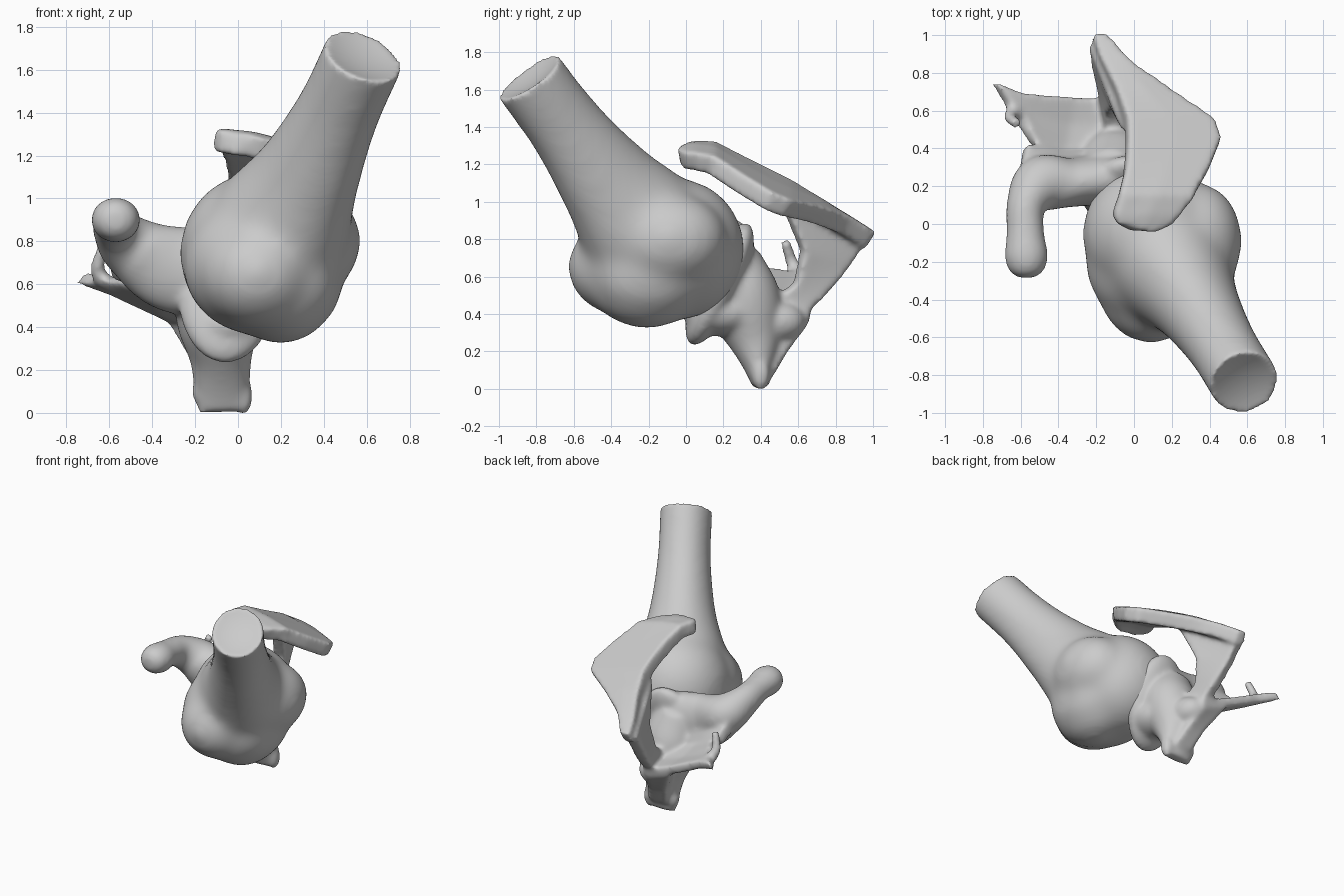
import bpy, bmesh
from math import sin, cos, pi
from mathutils import Vector, Matrix


def loft(bm, stations, hint, n=28, steps=6):
    """Closed tube through (x, y, z, half width, half height) stations."""
    pts = [Vector(s) for s in stations]
    ext = [pts[0] * 2 - pts[1]] + pts + [pts[-1] * 2 - pts[-2]]
    path = []
    for i in range(1, len(ext) - 2):
        p, q, r, s = ext[i - 1:i + 3]
        for k in range(steps):
            t = k / steps
            path.append(0.5 * (2 * q + (r - p) * t + (2 * p - 5 * q + 4 * r - s) * t * t
                               + (3 * q - p - 3 * r + s) * t ** 3))
    path.append(pts[-1])
    rings = []
    for i, p in enumerate(path):
        a, b = path[max(i - 1, 0)], path[min(i + 1, len(path) - 1)]
        tan = Vector(b[:3]) - Vector(a[:3])
        tan.normalize()
        up = Vector(hint)
        up = (up - tan * up.dot(tan)).normalized()
        side = tan.cross(up)
        rings.append([bm.verts.new(Vector(p[:3]) + side * p[3] * cos(2 * pi * j / n)
                                   + up * p[4] * sin(2 * pi * j / n)) for j in range(n)])
    for u, v in zip(rings, rings[1:]):
        for j in range(n):
            k = (j + 1) % n
            bm.faces.new((u[j], u[k], v[k], v[j]))
    bm.faces.new(rings[0][::-1])
    bm.faces.new(rings[-1])


def blob(bm, loc, radii, axis=(0, 0, 1)):
    """Ellipsoid whose z radius points along axis."""
    rot = Vector((0, 0, 1)).rotation_difference(Vector(axis)).to_matrix().to_4x4()
    m = Matrix.Translation(loc) @ rot @ Matrix.Diagonal((*radii, 1))
    bmesh.ops.create_uvsphere(bm, u_segments=32, v_segments=20, radius=1, matrix=m)


def sheet(bm, rows, thick):
    """Thick curved plate through a grid of points."""
    s = bmesh.new()
    g = [[s.verts.new(p) for p in row] for row in rows]
    for a, b in zip(g, g[1:]):
        for j in range(len(a) - 1):
            s.faces.new((a[j], a[j + 1], b[j + 1], b[j]))
    bmesh.ops.subdivide_edges(s, edges=s.edges[:], cuts=3, use_grid_fill=True, smooth=0.6)
    s.normal_update()
    for v in s.verts:
        v.co += v.normal * thick / 2
    bmesh.ops.solidify(s, geom=s.faces[:], thickness=thick)
    bmesh.ops.recalc_face_normals(s, faces=s.faces[:])
    tmp = bpy.data.meshes.new("tmp")
    s.to_mesh(tmp)
    s.free()
    bm.from_mesh(tmp)
    bpy.data.meshes.remove(tmp)


def make(bm, name):
    bmesh.ops.recalc_face_normals(bm, faces=bm.faces[:])
    me = bpy.data.meshes.new(name)
    bm.to_mesh(me)
    bm.free()
    ob = bpy.data.objects.new(name, me)
    bpy.context.collection.objects.link(ob)
    return ob


def fuse(ob, voxel, smooth, factor=0.5):
    """Fuse the overlapping volumes into one smooth bone."""
    r = ob.modifiers.new("fuse", 'REMESH')
    r.mode = 'VOXEL'
    r.voxel_size = voxel
    r.use_smooth_shade = True
    s = ob.modifiers.new("soften", 'SMOOTH')
    s.factor = factor
    s.iterations = smooth


# Upper arm bone: shaft flaring into the head
bm = bmesh.new()
loft(bm, [(0.10, -0.10, 0.72, 0.28, 0.28), (0.20, -0.23, 0.86, 0.32, 0.35),
          (0.325, -0.42, 1.10, 0.235, 0.275), (0.46, -0.635, 1.39, 0.19, 0.215),
          (0.585, -0.84, 1.665, 0.187, 0.205), (0.71, -1.04, 1.94, 0.187, 0.205)], (0, 0, 1))
blob(bm, (0.095, -0.05, 0.745), (0.37, 0.365, 0.38))         # ball
blob(bm, (0.10, -0.19, 0.69), (0.36, 0.37, 0.33))            # fill between the lumps
blob(bm, (0.09, -0.34, 0.65), (0.28, 0.295, 0.26))           # front lump
blob(bm, (0.20, -0.21, 0.59), (0.265, 0.32, 0.27))           # underside lump
blob(bm, (0.34, -0.09, 0.80), (0.235, 0.31, 0.25))           # outer lump
blob(bm, (0.30, -0.20, 0.62), (0.19, 0.30, 0.24))
arm = make(bm, "upper_arm_bone")
fuse(arm, 0.03, 24)

# Round cutter leaving a dished shaft end
bm = bmesh.new()
end, axis = Vector((0.573, -0.83, 1.655)), Vector((0.30, -0.56, 0.82)).normalized()
c = end + axis * 0.585
bmesh.ops.create_uvsphere(bm, u_segments=64, v_segments=40, radius=0.6, matrix=Matrix.Translation(c))
cutter = make(bm, "shaft_end_cutter")
cutter.hide_render = True
cutter.hide_viewport = True
cut = arm.modifiers.new("cut", 'BOOLEAN')
cut.operation = 'DIFFERENCE'
cut.object = cutter
fuse(arm, 0.014, 9)

# Shoulder blade fragment
bm = bmesh.new()
# Socket dish and neck running down to the broken lower edge
blob(bm, (-0.05, 0.18, 0.56), (0.23, 0.36, 0.11), (0.1, -0.9, 0.42))
blob(bm, (-0.05, 0.19, 0.41), (0.18, 0.21, 0.13))
blob(bm, (-0.10, 0.49, 0.36), (0.12, 0.15, 0.11))
loft(bm, [(-0.07, 0.40, 0.005, 0.12, 0.04), (-0.075, 0.39, 0.12, 0.13, 0.085),
          (-0.08, 0.37, 0.25, 0.145, 0.14), (-0.09, 0.33, 0.40, 0.19, 0.19),
          (-0.10, 0.29, 0.55, 0.20, 0.19), (-0.13, 0.26, 0.72, 0.15, 0.13)], (0, 1, 0))
blob(bm, (0.025, 0.40, 0.08), (0.045, 0.05, 0.09))
blob(bm, (-0.17, 0.40, 0.10), (0.045, 0.05, 0.07))
# Thin blade floor reaching to the inner tip
sheet(bm, [[(-0.10, 0.66, 0.37), (-0.10, 0.52, 0.40), (-0.10, 0.34, 0.48)],
           [(-0.33, 0.67, 0.46), (-0.35, 0.52, 0.48), (-0.38, 0.32, 0.57)],
           [(-0.59, 0.69, 0.58), (-0.56, 0.57, 0.58), (-0.54, 0.43, 0.63)],
           [(-0.745, 0.75, 0.63), (-0.68, 0.65, 0.63), (-0.61, 0.56, 0.63)]], 0.068)
# Rear face from the blade floor down to the lower edge
sheet(bm, [[(-0.16, 0.42, 0.10), (0.00, 0.42, 0.10)],
           [(-0.21, 0.50, 0.25), (-0.04, 0.50, 0.23)],
           [(-0.32, 0.62, 0.45), (-0.10, 0.61, 0.37)]], 0.11)
# Small hook beside the notch
loft(bm, [(-0.63, 0.60, 0.61, 0.045, 0.045), (-0.655, 0.565, 0.68, 0.035, 0.035),
          (-0.62, 0.53, 0.79, 0.03, 0.03)], (0, 1, 0), 12)
# Beak-shaped process
loft(bm, [(-0.12, 0.24, 0.64, 0.14, 0.21), (-0.33, 0.22, 0.68, 0.13, 0.20),
          (-0.49, 0.21, 0.77, 0.15, 0.15), (-0.57, 0.10, 0.85, 0.105, 0.115),
          (-0.575, -0.05, 0.89, 0.10, 0.095), (-0.57, -0.17, 0.90, 0.115, 0.105),
          (-0.57, -0.25, 0.90, 0.09, 0.085), (-0.57, -0.285, 0.90, 0.04, 0.04)], (0, 0, 1))
sheet(bm, [[(-0.15, 0.34, 0.52), (-0.38, 0.36, 0.56), (-0.58, 0.41, 0.66)],
           [(-0.15, 0.20, 0.76), (-0.38, 0.24, 0.80), (-0.61, 0.22, 0.80)]], 0.09)
# Spine wall rising from the blade to the roof
sheet(bm, [[(-0.10, 0.42, 0.45), (-0.13, 0.61, 0.37)],
           [(-0.11, 0.58, 0.56), (-0.16, 0.75, 0.51)],
           [(-0.08, 0.62, 0.74), (-0.19, 0.86, 0.65)],
           [(-0.02, 0.50, 1.02), (-0.20, 0.96, 0.80)]], 0.09)


# Overhanging roof plate, sloping back and outward
def roof(x, y):
    drop = 0.50 * max(y - 0.12, 0) + 0.14 * max(y - 0.55, 0) + 0.2 * max(0.1 - y, 0)
    return (x, y, 1.285 - drop - 0.27 * max(x, 0))


edges = [(-0.225, -0.14, 0.985), (-0.18, -0.03, 0.86), (-0.10, 0.18, 0.70), (-0.045, 0.42, 0.54),
         (-0.04, 0.455, 0.44), (-0.05, 0.39, 0.28), (-0.085, 0.31, 0.14), (-0.115, 0.235, 0.05),
         (-0.09, 0.19, 0.0), (-0.01, 0.11, -0.035)]
sheet(bm, [[roof(a, y), roof((a + b) / 2, y), roof(b, y)] for a, b, y in edges], 0.11)
fuse(make(bm, "shoulder_blade"), 0.014, 18)
